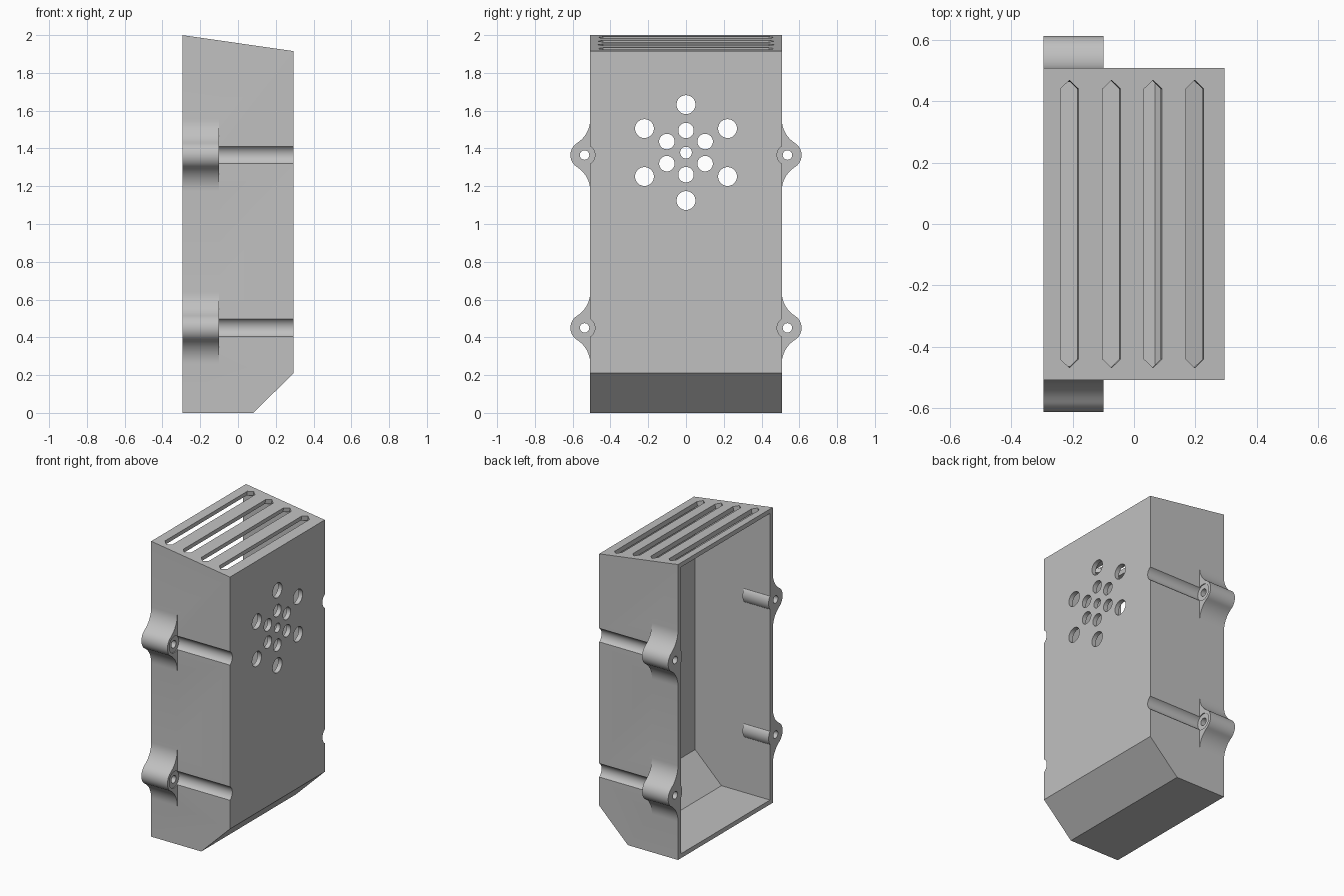
import bpy, bmesh, math
from mathutils import Vector

if "Cube" in bpy.data.objects:
    bpy.data.objects.remove(bpy.data.objects["Cube"])

X, Y, Z = Vector((1, 0, 0)), Vector((0, 1, 0)), Vector((0, 0, 1))
HX, HY, T = 0.295, 0.507, 0.03           # half depth, half width, wall thickness

grey = bpy.data.materials.new("light grey plastic")
grey.diffuse_color = (0.53, 0.53, 0.53, 1)
grey.use_nodes = True
grey.node_tree.nodes["Principled BSDF"].inputs["Base Color"].default_value = grey.diffuse_color


def prism(name, pts, u, v, w, w0, w1):
    """Solid made by sweeping a 2D outline (in u, v) along w from w0 to w1."""
    bm = bmesh.new()
    lo = [bm.verts.new(u * a + v * b + w * w0) for a, b in pts]
    hi = [bm.verts.new(u * a + v * b + w * w1) for a, b in pts]
    n = len(pts)
    bm.faces.new(lo)
    bm.faces.new(hi)
    for i in range(n):
        j = (i + 1) % n
        bm.faces.new((lo[i], lo[j], hi[j], hi[i]))
    bmesh.ops.recalc_face_normals(bm, faces=bm.faces)
    me = bpy.data.meshes.new(name)
    bm.to_mesh(me)
    bm.free()
    me.materials.append(grey)
    ob = bpy.data.objects.new(name, me)
    bpy.context.collection.objects.link(ob)
    return ob


def arc(cy, cz, r, a0, a1, n):
    return [(cy + r * math.cos(a0 + (a1 - a0) * i / n),
             cz + r * math.sin(a0 + (a1 - a0) * i / n)) for i in range(n + 1)]


def cylinder(name, y, z, r, x0, x1, n=40):
    return prism(name, arc(y, z, r, 0, math.tau, n)[:-1], Y, Z, X, x0, x1)


def combine(target, other, op):
    """Apply a boolean and discard the helper solid."""
    mod = target.modifiers.new("boolean", 'BOOLEAN')
    mod.operation, mod.solver, mod.object = op, 'EXACT', other
    bpy.context.view_layer.update()
    dg = bpy.context.evaluated_depsgraph_get()
    me = bpy.data.meshes.new_from_object(target.evaluated_get(dg))
    target.modifiers.clear()
    target.data = me
    bpy.data.objects.remove(other)


# Housing shell, open at the back (-x)
housing = prism("housing", [(-HX, 0), (0.08, 0), (HX, 0.21), (HX, 1.915), (-HX, 2)],
                X, Z, Y, -HY, HY)
cavity = prism("cavity", [(-0.4, T), (0.068, T), (HX - T, 0.222), (HX - T, 1.889),
                          (-HX, 1.97), (-0.4, 1.985)], X, Z, Y, -HY + T, HY - T)
combine(housing, cavity, 'DIFFERENCE')

# Screw lugs: filleted ear outside, round boss showing inside the wall
LUG_Y, LUG_R, REACH, INNER = 0.537, 0.075, 0.19, 0.492
off = LUG_Y - HY
fil = (off * off + REACH ** 2 - LUG_R ** 2) / (2 * (LUG_R + off))   # fillet radius
ang = math.atan2(REACH, HY + fil - LUG_Y)                          # tangent direction
inn = math.acos((INNER - LUG_Y) / LUG_R)
lugs = [(s, z) for s in (-1, 1) for z in (0.45, 1.365)]
for s, z in lugs:
    outline = arc(HY + fil, z + REACH, fil, math.pi, math.pi + ang, 10)
    outline += arc(LUG_Y, z, LUG_R, ang, -ang, 20)[1:]
    outline += arc(HY + fil, z - REACH, fil, math.pi - ang, math.pi, 10)[1:]
    outline += [(INNER, z - REACH)]
    outline += arc(LUG_Y, z, LUG_R, math.tau - inn, inn, 12)
    outline += [(INNER, z + REACH)]
    lug = prism("lug", [(s * a, b) for a, b in outline], Y, Z, X, -HX, -0.1)
    combine(housing, lug, 'UNION')

# Screwdriver grooves along the sides and screw holes through the lugs
for s, z in lugs:
    combine(housing, cylinder("groove", s * LUG_Y, z, 0.055, -0.106, 0.4), 'DIFFERENCE')
    combine(housing, cylinder("screw_hole", s * LUG_Y, z, 0.025, -0.4, 0.0, 24), 'DIFFERENCE')

# Speaker holes: one in the middle and two rings of six
holes = [(0, 0, 0.031)]
for ring, r in ((0.117, 0.041), (0.254, 0.05)):
    for k in range(6):
        a = math.radians(90 + 60 * k)
        holes.append((ring * math.cos(a), ring * math.sin(a), r))
for y, z, r in holes:
    combine(housing, cylinder("speaker_hole", y, 1.378 + z, r, 0.2, 0.4), 'DIFFERENCE')

# Pointed vent slots, cut square to the sloping top
slope = Vector((2 * HX, 0, -0.085)).normalized()
up = slope.cross(Y)
for x in (-0.21, -0.073, 0.062, 0.198):
    top = Vector((x, 0, 2 - 0.085 * (x + HX) / (2 * HX)))
    c, h = top.dot(slope), top.dot(up)
    w = 0.029
    pts = [(c - w, -0.44), (c, -0.468), (c + w, -0.44),
           (c + w, 0.44), (c, 0.468), (c - w, 0.44)]
    combine(housing, prism("vent_slot", pts, slope, Y, up, h - 0.1, h + 0.1), 'DIFFERENCE')

# Smooth the round parts, keep the edges crisp
bpy.ops.object.select_all(action='DESELECT')
housing.select_set(True)
bpy.context.view_layer.objects.active = housing
bpy.ops.object.shade_smooth_by_angle(angle=math.radians(30))
